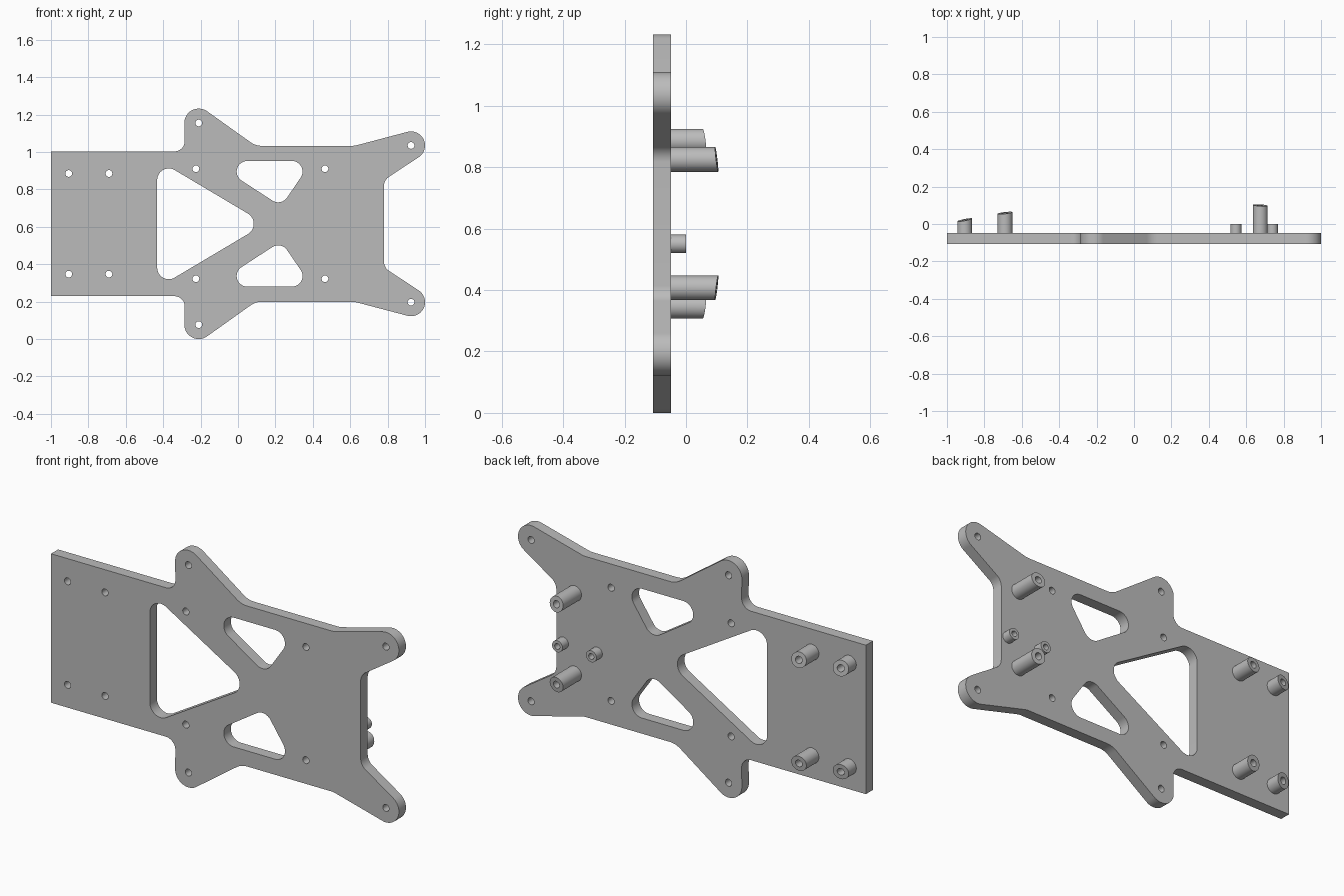
import bpy, bmesh, math
from mathutils import Vector

cube = bpy.data.objects.get("Cube")
if cube:
    bpy.data.objects.remove(cube, do_unlink=True)

grey = bpy.data.materials.new("satin grey")
grey.use_nodes = True
grey.diffuse_color = (0.5, 0.5, 0.5, 1)
grey.node_tree.nodes["Principled BSDF"].inputs["Base Color"].default_value = (0.5, 0.5, 0.5, 1)

MID = 0.616                      # height of the mirror line
FRONT, BACK = -0.107, -0.049     # plate faces


def flip(z):
    return 2 * MID - z


def mirrored(half):
    """Close a counter-clockwise upper half with its reflection."""
    return half + [(x, flip(z), r) for x, z, r in reversed(half)]


def belt(circles, step=math.radians(7)):
    """Counter-clockwise outline tangent to circles; negative radius = concave fillet."""
    n = len(circles)
    normals = []
    for i in range(n):
        (x1, z1, r1), (x2, z2, r2) = circles[i], circles[(i + 1) % n]
        d = Vector((x2 - x1, z2 - z1))
        s = (r1 - r2) / d.length
        d.normalize()
        normals.append(Vector((d.y, -d.x)) * math.sqrt(1 - s * s) + d * s)
    points = []
    for i, (x, z, r) in enumerate(circles):
        if r == 0:
            points.append((x, z))
            continue
        a, b = normals[i - 1], normals[i]
        start = math.atan2(a.y, a.x)
        turn = math.atan2(a.x * b.y - a.y * b.x, a.dot(b))
        count = max(2, math.ceil(abs(turn) / step))
        for k in range(count + 1):
            t = start + turn * k / count
            points.append((x + r * math.cos(t), z + r * math.sin(t)))
    return points


def ring(x, z, r, sides=32):
    return [(x + r * math.cos(math.tau * k / sides), z + r * math.sin(math.tau * k / sides))
            for k in range(sides)]


def finish(name, bm):
    bmesh.ops.remove_doubles(bm, verts=bm.verts, dist=1e-5)
    bmesh.ops.recalc_face_normals(bm, faces=bm.faces)
    mesh = bpy.data.meshes.new(name)
    bm.to_mesh(mesh)
    bm.free()
    mesh.materials.append(grey)
    obj = bpy.data.objects.new(name, mesh)
    bpy.context.collection.objects.link(obj)
    bpy.ops.object.select_all(action='DESELECT')
    obj.select_set(True)
    bpy.context.view_layer.objects.active = obj
    bpy.ops.object.shade_smooth_by_angle(angle=math.radians(30))


def plate(name, loops):
    """Flat sheet from an outer loop and holes, standing upright."""
    curve = bpy.data.curves.new(name, 'CURVE')
    curve.dimensions, curve.fill_mode = '2D', 'BOTH'
    curve.extrude = (BACK - FRONT) / 2
    for loop in loops:
        spline = curve.splines.new('POLY')
        spline.points.add(len(loop) - 1)
        for p, (x, z) in zip(spline.points, loop):
            p.co = (x, z, 0, 1)
        spline.use_cyclic_u = True
    temp = bpy.data.objects.new(name + " profile", curve)
    bpy.context.collection.objects.link(temp)
    mesh = temp.evaluated_get(bpy.context.evaluated_depsgraph_get()).to_mesh()
    bm = bmesh.new()
    bm.from_mesh(mesh)
    for v in bm.verts:
        x, z, y = v.co
        v.co = (x, (FRONT + BACK) / 2 - y, z)
    bpy.data.objects.remove(temp, do_unlink=True)
    finish(name, bm)


def post(name, x, z, r, bore, top, slope_x=0, slope_z=0):
    """Hollow standoff on the back of the plate with a slanted end."""
    bm = bmesh.new()
    rings = []
    for radius, at_top in ((r, False), (r, True), (bore, True), (bore, False)):
        verts = []
        for px, pz in ring(x, z, radius):
            y = top + slope_x * (px - x) + slope_z * (pz - z) if at_top else BACK
            verts.append(bm.verts.new((px, y, pz)))
        rings.append(verts)
    for a, b in zip(rings, rings[1:]):
        for k in range(len(a)):
            j = (k + 1) % len(a)
            bm.faces.new((a[k], a[j], b[j], b[k]))
    finish(name, bm)


# Plate outline: waist, horn lobe, side, ear lobe, tail
outline = belt(mirrored([
    (0.84, 0.817, -0.06), (0.925, 1.035, 0.075), (0.61, 1.133, -0.1),
    (0.126, 1.133, -0.1), (-0.21, 1.155, 0.077), (-0.34, 1.058, -0.055),
    (-1, 1.003, 0)]))

# Lightening windows
big = belt([(0.02, MID, 0.064), (-0.37, 0.85, 0.062), (-0.37, flip(0.85), 0.062)])
upper = belt([(0.215, 0.788, 0.057), (0.288, 0.895, 0.057), (0.05, 0.895, 0.057)])
lower = [(x, flip(z)) for x, z in upper]

# Screw holes, in mirrored pairs
holes = []
for x, z in ((-0.905, 0.885), (-0.69, 0.885), (-0.225, 0.91),
             (0.465, 0.91), (-0.21, 1.155), (0.925, 1.035)):
    holes += [ring(x, z, 0.018), ring(x, flip(z), 0.018)]

plate("chassis_plate", [outline, big, upper, lower] + holes)

# Slanted posts, in mirrored pairs
for name, x, z, top, sx in (("outer_tail_post", -0.905, 0.885, 0.022, 0.2),
                            ("inner_tail_post", -0.69, 0.885, 0.059, 0.12),
                            ("tall_post", 0.675, 0.825, 0.1, -0.06)):
    post("upper_" + name, x, z, 0.04, 0.018, top, sx, -0.12)
    post("lower_" + name, x, flip(z), 0.04, 0.018, top, sx, 0.12)

# Small flat posts
for side, x in (("inner", 0.545), ("outer", 0.74)):
    post(side + "_small_post", x, 0.55, 0.03, 0.015, 0)
